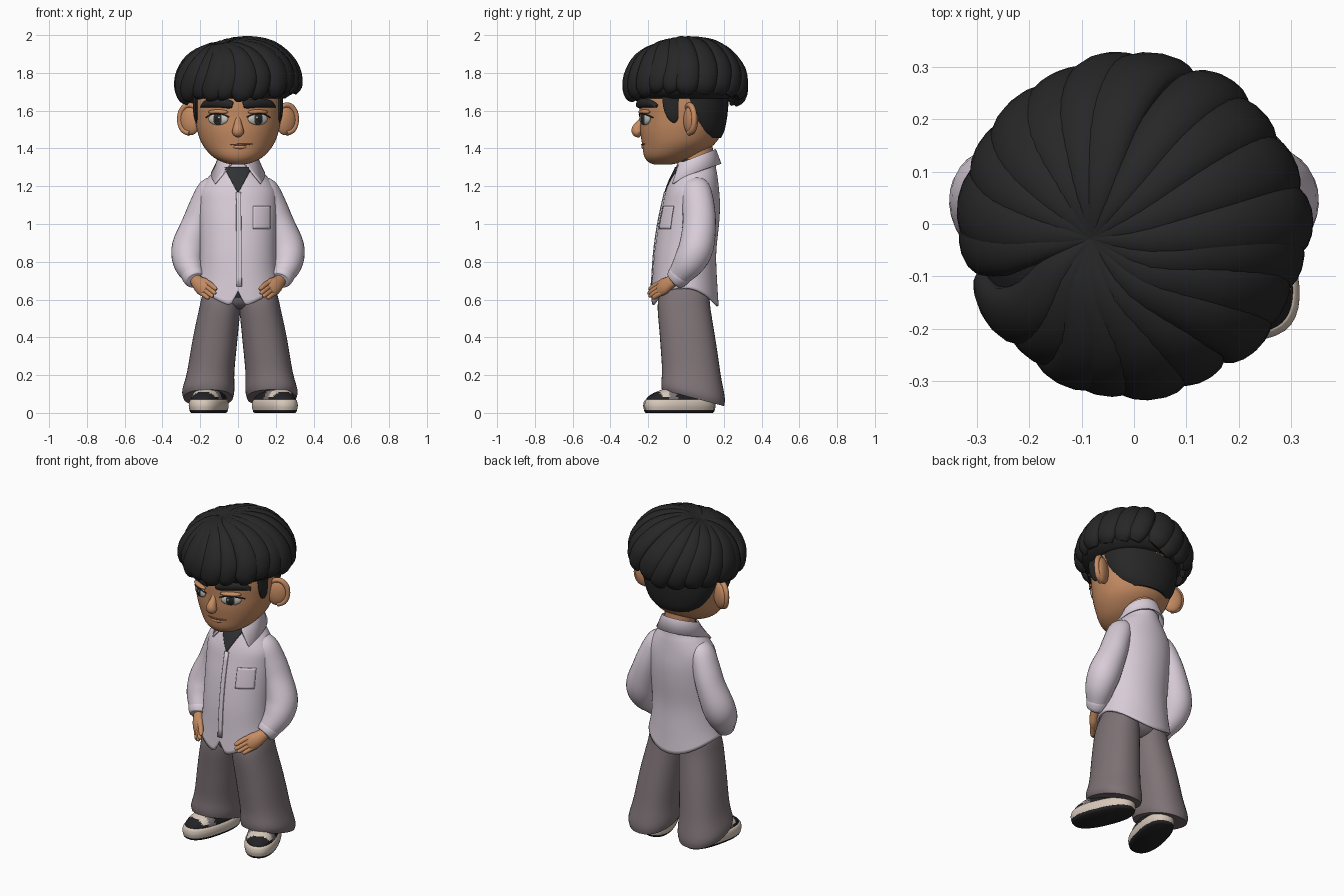
import bpy, bmesh, math, random
from mathutils import Vector, Matrix

random.seed(11)
cube = bpy.data.objects.get("Cube")
if cube:
    bpy.data.objects.remove(cube)


def material(name, *rgb):
    m = bpy.data.materials.new(name)
    m.use_nodes = True
    m.diffuse_color = (*rgb, 1)
    bsdf = m.node_tree.nodes["Principled BSDF"]
    bsdf.inputs["Base Color"].default_value = (*rgb, 1)
    bsdf.inputs["Roughness"].default_value = 0.8
    return m


HAIR = material("hair black", .02, .02, .021)
SKIN = material("skin tan", .57, .265, .125)
LIP = material("lip brown", .3, .11, .055)
SHIRT = material("shirt lavender", .69, .605, .685)
PANTS = material("trouser grey", .21, .171, .181)
CREAM = material("shoe cream", .68, .58, .49)
BLACK = material("shoe black", .016, .016, .018)
GREY = material("shoe grey", .2, .17, .18)
WHITE = material("eye white", .55, .55, .51)
CHARCOAL = material("charcoal", .03, .031, .033)


# --- helpers ---
def finish(name, bm, mats, pick=None, thick=0, offset=0):
    bmesh.ops.recalc_face_normals(bm, faces=bm.faces)
    if pick:
        for f in bm.faces:
            f.material_index = pick(f.calc_center_median())
    me = bpy.data.meshes.new(name)
    bm.to_mesh(me)
    bm.free()
    for m in mats if isinstance(mats, list) else [mats]:
        me.materials.append(m)
    ob = bpy.data.objects.new(name, me)
    bpy.context.collection.objects.link(ob)
    if thick:
        mod = ob.modifiers.new("thickness", "SOLIDIFY")
        mod.thickness, mod.offset = thick, offset
    bpy.ops.object.select_all(action="DESELECT")
    ob.select_set(True)
    bpy.context.view_layer.objects.active = ob
    bpy.ops.object.shade_smooth_by_angle(angle=math.radians(50))
    return ob


def skin_rings(name, rings, mats, closed=True, cap=True, **kw):
    """Bridge rows of points into one surface."""
    bm = bmesh.new()
    rows = [[bm.verts.new(p) for p in r] for r in rings]
    n = len(rows[0])
    for a, b in zip(rows, rows[1:]):
        for i in range(n if closed else n - 1):
            j = (i + 1) % n
            bm.faces.new((a[i], a[j], b[j], b[i]))
    if closed and cap:
        bm.faces.new(rows[0])
        bm.faces.new(rows[-1])
    return finish(name, bm, mats, **kw)


def spline(rows, k=4):
    """Catmull-Rom interpolation of equal-length tuples."""
    out = []
    for i in range(len(rows) - 1):
        q = rows[max(i - 1, 0)], rows[i], rows[i + 1], rows[min(i + 2, len(rows) - 1)]
        for t in (j / k for j in range(k)):
            out.append(tuple(b + .5 * t * (c - a + t * (2*a - 5*b + 4*c - d + t * (3*b - a - 3*c + d)))
                             for a, b, c, d in zip(*q)))
    return out + [tuple(rows[-1])]


def loft(name, rows, mats, n=40, e=2, warp=lambda v: v, **kw):
    """Stack of oval sections: z, x, y, half width, half depth."""
    rings = []
    for z, x, y, rx, ry in spline(rows):
        ring = []
        for i in range(n):
            c, s = math.cos(math.tau * i / n), math.sin(math.tau * i / n)
            c, s = (math.copysign(abs(u) ** (2 / e), u) for u in (c, s))
            ring.append(warp(Vector((x + rx * c, y + ry * s, z))))
        rings.append(ring)
    return skin_rings(name, rings, mats, **kw)


def sweep(name, rows, mats, up=lambda p: Vector((0, 1, .1)), n=16, side=1):
    """Tube along x, y, z with half width and half thickness."""
    rows = spline(rows)
    pts = [Vector(r[:3]) for r in rows]
    rings = []
    for i, p in enumerate(pts):
        t = pts[min(i + 1, len(pts) - 1)] - pts[max(i - 1, 0)]
        s = t.cross(up(p)).normalized()
        u = s.cross(t).normalized()
        ring = [p + s * rows[i][3] * math.cos(math.tau * j / n) + u * rows[i][4] * math.sin(math.tau * j / n)
                for j in range(n)]
        rings.append([Vector((v.x * side, v.y, v.z)) for v in ring])
    return skin_rings(name, rings, mats)


def blob(name, loc, radii, mat, turn=0):
    bm = bmesh.new()
    mtx = Matrix.Translation(loc) @ Matrix.Rotation(turn, 4, "Z") @ Matrix.Diagonal((*radii, 1))
    bmesh.ops.create_uvsphere(bm, u_segments=24, v_segments=14, radius=1, matrix=mtx)
    return finish(name, bm, mat)


def front(rows, x, z, off=0):
    """Point on the front of a loft."""
    rows = spline(rows)
    for a, b in zip(rows, rows[1:]):
        if a[0] <= z <= b[0]:
            t = (z - a[0]) / (b[0] - a[0])
            _, cx, cy, rx, ry = (p + (q - p) * t for p, q in zip(a, b))
            return Vector((x, cy - ry * math.sqrt(max(0, 1 - ((x - cx) / rx) ** 2)) - off, z))


def plate(name, rows, low, high, z0, z1, off, mat, n=10):
    grid = []
    for i in range(n + 1):
        t = i / n
        a, b = (p + (q - p) * t for p, q in zip(low, high))
        grid.append([front(rows, a + (b - a) * j / n, z0 + (z1 - z0) * t, off) for j in range(n + 1)])
    return skin_rings(name, grid, mat, closed=False, thick=.006)


# --- head, neck and face ---
head = [(1.314, 0, -.125, .025, .04), (1.327, 0, -.112, .08, .085), (1.36, 0, -.082, .138, .14),
        (1.42, 0, -.042, .188, .19), (1.49, 0, -.025, .215, .217), (1.56, 0, -.018, .228, .225),
        (1.65, 0, -.01, .235, .235), (1.78, 0, 0, .22, .22), (1.9, 0, 0, .12, .12)]
loft("head", head, SKIN, n=56)
loft("neck", [(1.2, 0, .06, .09, .09), (1.32, 0, .06, .085, .085), (1.44, 0, .05, .09, .09)], SKIN)
sweep("nose", [(0, -.222, 1.6, .012, .008), (0, -.236, 1.55, .016, .014), (0, -.256, 1.505, .028, .03),
               (0, -.254, 1.482, .03, .028), (0, -.24, 1.466, .012, .01)], SKIN)
sweep("mouth_line", [(*front(head, x, 1.42 + .9 * (x - .01) ** 2, .001), w, w) for x, w in
                     ((-.045, .002), (-.02, .004), (.015, .005), (.05, .004), (.075, .002))], LIP)
sweep("lower_lip", [(*front(head, x, 1.408, -.004), w, w) for x, w in
                    ((-.035, .002), (-.01, .009), (.02, .01), (.055, .002))], SKIN)

for side, tag in ((1, "left_"), (-1, "right_")):
    turn = side * math.radians(27)
    eye = lambda off, x=.105, z=1.556: front(head, side * x, z) + Vector((side * .45, -.89, 0)) * off
    blob(tag + "eyeball", eye(0), (.058, .015, .032), WHITE, turn)
    blob(tag + "iris", eye(.007, .103), (.031, .011, .03), CHARCOAL, turn)
    blob(tag + "pupil", eye(.013, .103), (.019, .007, .019), BLACK, turn)
    blob(tag + "eye_glint", eye(.019, .092, 1.563), (.006, .003, .006), WHITE, turn)
    blob(tag + "eyelid", eye(.001, .105, 1.593), (.06, .018, .013), SKIN, turn)
    sweep(tag + "lash_line", [(*eye(o, x, z), .003, .004) for x, z, o in
                              ((.045, 1.566, .004), (.08, 1.582, .017), (.13, 1.582, .017), (.168, 1.563, .004))], HAIR)
    sweep(tag + "eyebrow", [(*front(head, side * x, z, .006), w, .015) for x, z, w in
                            ((.028, 1.63, .016), (.05, 1.635, .023), (.11, 1.641, .024),
                             (.165, 1.636, .02), (.192, 1.624, .006))], HAIR)
    sweep(tag + "sideburn", [(.222, -.075, 1.72, .055, .014), (.225, -.075, 1.62, .045, .014),
                             (.22, -.062, 1.56, .03, .012), (.215, -.055, 1.535, .006, .005)],
          HAIR, up=lambda p: Vector((1, 0, 0)), side=side)
    # ear dish with a curled rim
    blob(tag + "ear", (side * .252, .025, 1.55), (.062, .03, .08), SKIN, turn)
    rim = [(.257 + .052 * math.cos(a), .018 + .026 * math.cos(a), 1.556 + .074 * math.sin(a), r, r)
           for a, r in ((2.6, .008), (1.9, .013), (1.2, .015), (.5, .015), (-.2, .014), (-.9, .016), (-1.6, .016))]
    sweep(tag + "ear_rim", rim, SKIN, side=side)

# --- hair ---
loft("nape_hair", [(1.455, 0, .1, .13, .085), (1.5, 0, .08, .185, .125), (1.6, 0, .05, .228, .172),
                   (1.75, 0, .03, .24, .2)], HAIR)
loft("hair_base", [(1.665, 0, 0, .25, .25), (1.71, 0, 0, .3, .295), (1.8, 0, 0, .287, .28),
                   (1.9, 0, 0, .225, .22), (1.945, 0, 0, .12, .12), (1.955, 0, 0, .02, .02)], HAIR)
middle, size = Vector((.005, 0, 1.71)), Vector((.303, .294, .263))
crown = Vector((-.3, -.1, .95)).normalized()
count = 20
for k in range(count):
    a = math.tau * (k + random.uniform(-.15, .15)) / count
    fringe = math.sin(a) < -.3
    drop = (-.2 if fringe else -.24) + .17 * max(0, math.cos(a)) + random.uniform(-.06, .05)
    rim_dir = Vector((math.cos(a), math.sin(a), drop)).normalized()
    swell = random.uniform(-.025, .025)
    wide = random.uniform(.95, 1.2)
    rows = []
    for t, w, h in ((0, .012, .015), (.2, .034, .026), (.45, .052, .034), (.7, .062, .037),
                    (.9, .055 if fringe else .06, .036), (1, .014 if fringe else .034, .016)):
        v = crown.slerp(rim_dir, t)
        v.rotate(Matrix.Rotation((.35 if fringe else .12) * math.sin(math.pi * t), 3, "Z"))
        reach = 1 - .06 * t ** 8 + swell * t - .08 * (1 - t) ** 4 + .035 * math.sin(math.pi * t)
        rows.append((*(middle + v * size * reach), w * wide, h))
    sweep(f"hair_lock_{k + 1}", rows, HAIR, up=lambda p: p - middle)

# --- shirt ---
torso = [(.62, 0, -.005, .226, .178), (.72, 0, -.005, .208, .17), (.85, 0, -.003, .202, .163),
         (1, 0, .015, .205, .16), (1.1, 0, .028, .207, .152), (1.18, 0, .035, .2, .14),
         (1.25, 0, .045, .155, .122), (1.29, 0, .052, .12, .108), (1.33, 0, .055, .1, .1)]


def hem(v):
    if v.z < .9:
        depth = min(1, abs(v.y + .005) / .178)
        low = .66 - .095 * depth ** (3 if v.y < 0 else 2)
        if v.y < 0:
            low += 2 * max(0, .04 - abs(v.x))
        v.z = .9 - (.9 - v.z) / .28 * (.9 - low)
    return v


loft("shirt_body", torso, SHIRT, n=80, warp=hem, cap=False, thick=.012, offset=-1)
plate("undershirt_front", torso, (-.004, .004), (-.075, .075), 1.17, 1.3, .003, CHARCOAL)
loft("undershirt_neck", [(1.26, 0, .052, .105, .104), (1.3, 0, .055, .096, .098), (1.345, 0, .058, .09, .094)], CHARCOAL)
plate("placket", torso, (-.008, .02), (-.01, .016), .67, 1.17, .006, SHIRT)
plate("chest_pocket", torso, (.08, .17), (.08, .17), .975, 1.095, .005, SHIRT)

# folded collar, high at the back with two points in front
collar = [[], [], []]
for i in range(49):
    s = i / 24 - 1
    for row, reach, r, drop in ((0, 160, .098, .06), (1, 160, .104, 0),
                                (2, 136, .128 + .046 * s ** 4, .075 + .035 * s ** 6)):
        a = math.radians(reach * s)
        collar[row].append(Vector((r * math.sin(a), .055 + r * math.cos(a), 1.352 + .04 * math.cos(a) - drop)))
skin_rings("collar", collar, SHIRT, closed=False, thick=.01)

# --- arms and hands ---
palm_up = lambda p: Vector((.65, -.77, .29))
spread = Vector((.51, .11, -.85))
for side, tag in ((1, "left_"), (-1, "right_")):
    sweep(tag + "sleeve", [(.1, .045, 1.215, .035, .05), (.143, .052, 1.185, .066, .077), (.182, .065, 1.1, .074, .085),
                           (.218, .07, 1, .08, .088), (.258, .055, .88, .092, .092), (.262, .018, .8, .083, .085),
                           (.24, -.03, .735, .062, .064), (.228, -.05, .708, .052, .052)], SHIRT, n=28, side=side)
    sweep(tag + "cuff", [(.244, -.024, .743, .055, .055), (.238, -.034, .73, .062, .063),
                         (.227, -.054, .704, .055, .055), (.224, -.06, .698, .04, .04)], SHIRT, n=28, side=side)
    sweep(tag + "palm", [(.23, -.05, .71, .03, .028), (.212, -.085, .69, .038, .028), (.19, -.115, .67, .046, .028),
                         (.168, -.142, .652, .04, .018), (.16, -.15, .647, .02, .008)], SKIN, up=palm_up, side=side)
    for i in range(4):
        base = Vector((.182, -.125, .665)) + spread * .021 * (i - 1.5)
        reach = (.9, 1, .95, .75)[i]
        rows = [(*(base + Vector((-.058, -.075, -.03 - .014 * t)) * t * reach), r, r)
                for t, r in ((0, .014), (.4, .0145), (.85, .012), (1, .005))]
        sweep(f"{tag}finger_{i + 1}", rows, SKIN, up=palm_up, n=12, side=side)
    sweep(tag + "thumb", [(.2, -.085, .7, .016, .016), (.178, -.115, .698, .017, .017),
                          (.158, -.142, .685, .014, .014), (.15, -.152, .678, .005, .005)], SKIN, n=12, side=side)

# --- trousers, dark at the waist ---
loft("trouser_hips", [(.55, 0, -.01, .05, .08), (.58, 0, -.01, .15, .12), (.65, 0, -.01, .18, .14),
                      (.78, 0, -.005, .175, .14)], [PANTS, CHARCOAL], pick=lambda c: int(c.z > .61))


def cuff_slant(v):
    if v.z < .3:
        v.z -= (.3 - v.z) / .22 * .045 * (v.y - .035) / .17
    return v


for side, tag in ((1, "left_"), (-1, "right_")):
    rows = [(.08, .168, .037, .13, .165), (.12, .167, .037, .138, .168), (.22, .154, .028, .125, .155),
            (.4, .13, .008, .118, .146), (.55, .107, -.01, .109, .14), (.62, .1, -.01, .1, .132),
            (.7, .09, -.01, .08, .11)]
    loft(tag + "trouser_leg", [(z, side * x + .01, y, rx, ry) for z, x, y, rx, ry in rows],
         PANTS, e=2.25, warp=cuff_slant)

    # --- shoes, toes turned out ---
    place = (Matrix.Translation((side * .175 + .02, -.035, 0))
             @ Matrix.Rotation(side * math.radians(18) + math.radians(5), 4, "Z"))
    back = place.inverted()
    put = lambda v: place @ v

    def shoe_colour(c):
        p = back @ c
        if p.z > .088 and -.125 < p.y < -.085:
            return 1
        return 2 if -.085 < p.y < -.045 else 0

    loft(tag + "outsole", [(0, 0, 0, .08, .18), (.008, 0, 0, .088, .188), (.02, 0, 0, .089, .189)],
         BLACK, e=2.4, warp=put)
    loft(tag + "midsole", [(.016, 0, 0, .09, .19), (.038, 0, 0, .094, .194), (.06, 0, 0, .091, .19),
                           (.07, 0, 0, .084, .182)], CREAM, e=2.4, warp=put)
    loft(tag + "shoe_upper", [(.06, 0, 0, .084, .182), (.085, 0, .004, .082, .174), (.11, 0, .02, .073, .148),
                              (.135, 0, .045, .06, .107), (.16, 0, .06, .05, .07)],
         [BLACK, CREAM, GREY], n=64, e=2.3, warp=put, pick=shoe_colour)
